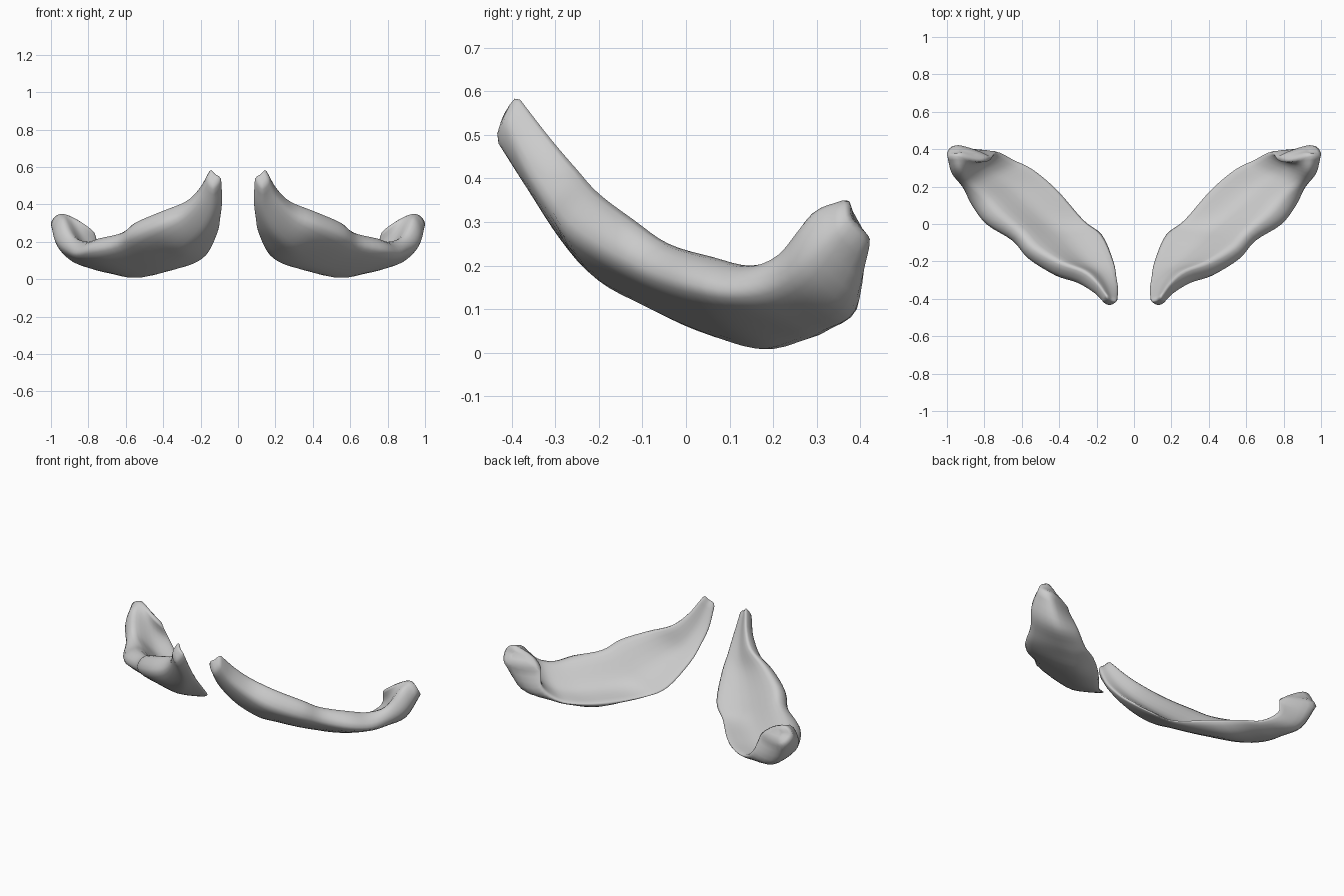
import bpy, bmesh, math
from mathutils import Vector

if "Cube" in bpy.data.objects:
    bpy.data.objects.remove(bpy.data.objects["Cube"])

STEPS_AROUND, STEPS_ALONG = 5, 4

# Four rails running from the raised front tip to the hooked back end
RAILS = {
    "ridge": [(.15, -.38, .58), (.20, -.31, .49), (.27, -.25, .42), (.40, -.20, .365),
              (.53, -.12, .305), (.60, -.04, .25), (.72, .06, .22), (.80, .15, .20),
              (.88, .22, .23), (.93, .29, .32), (.94, .36, .35)],
    "outer": [(.17, -.41, .52), (.21, -.37, .43), (.30, -.315, .34), (.42, -.275, .28),
              (.55, -.19, .22), (.64, -.09, .17), (.78, .0, .14), (.86, .10, .125),
              (.91, .20, .14), (.975, .28, .20), (1.0, .37, .30)],
    "under": [(.13, -.43, .48), (.14, -.36, .37), (.20, -.28, .25), (.28, -.20, .165),
              (.33, -.10, .11), (.45, .02, .055), (.56, .16, .01), (.68, .25, .03),
              (.78, .30, .055), (.88, .38, .10), (.95, .42, .24)],
    "inner": [(.09, -.41, .53), (.085, -.35, .42), (.095, -.28, .33), (.11, -.20, .25),
              (.17, -.06, .13), (.27, .02, .075), (.41, .18, .06), (.54, .29, .06),
              (.64, .34, .07), (.73, .385, .13), (.77, .36, .23)],
}


def spline(p0, p1, p2, p3, t):
    return 0.5 * (2 * p1 + (p2 - p0) * t + (2 * p0 - 5 * p1 + 4 * p2 - p3) * t * t
                  + (3 * p1 - p0 - 3 * p2 + p3) * t ** 3)


def smooth_rail(points):
    pts = [Vector(p) for p in points]
    pts = [2 * pts[0] - pts[1]] + pts + [2 * pts[-1] - pts[-2]]
    out = [spline(*pts[i:i + 4], k / STEPS_ALONG)
           for i in range(len(pts) - 3) for k in range(STEPS_ALONG)]
    return out + [pts[-2]]


def smooth_ring(pts):
    n = len(pts)
    return [spline(pts[i - 1], pts[i], pts[(i + 1) % n], pts[(i + 2) % n], k / STEPS_AROUND)
            for i in range(n) for k in range(STEPS_AROUND)]


def shrunk(ring, factor, push):
    c = sum(ring, Vector()) / len(ring)
    return [c + (p - c) * factor + push for p in ring]


# Cross-sections, with a dished upper face between ridge and inner rail
rails = {name: smooth_rail(p) for name, p in RAILS.items()}
count = len(rails["ridge"])
rings = []
for i in range(count):
    r, o, u, b = (rails[k][i] for k in ("ridge", "outer", "under", "inner"))
    s = i / (count - 1)
    dish = (r + b) / 2 - Vector((0, 0, .05 * math.sin(math.pi * s)))
    if s > .85:
        dish += Vector((-.04, -.03, 0)) * (s - .85) / .15
    rings.append(smooth_ring([r, o, u, b, dish]))

# Rounded ends
tip_push, hook_push = Vector((0, -.008, .012)), Vector((.0, .012, .012))
rings = ([shrunk(rings[0], .4, tip_push * 1.3), shrunk(rings[0], .8, tip_push)] + rings
         + [shrunk(rings[-1], .8, hook_push), shrunk(rings[-1], .4, hook_push * 1.4)])

bm = bmesh.new()
loops = [[bm.verts.new(p) for p in ring] for ring in rings]
n = len(loops[0])
for a, b in zip(loops, loops[1:]):
    for j in range(n):
        bm.faces.new((a[j], a[(j + 1) % n], b[(j + 1) % n], b[j]))
bm.faces.new(loops[0])
bm.faces.new(loops[-1])
bmesh.ops.recalc_face_normals(bm, faces=bm.faces)
mesh = bpy.data.meshes.new("curved_blades")
bm.to_mesh(mesh)
bm.free()

# Mirrored pair
blades = bpy.data.objects.new("curved_blades", mesh)
bpy.context.collection.objects.link(blades)
blades.modifiers.new("mirror", "MIRROR").use_mirror_merge = False
for poly in mesh.polygons:
    poly.use_smooth = True

grey = bpy.data.materials.new("light_grey")
grey.diffuse_color = (.6, .6, .6, 1)
grey.use_nodes = True
grey.node_tree.nodes["Principled BSDF"].inputs["Base Color"].default_value = grey.diffuse_color
mesh.materials.append(grey)
